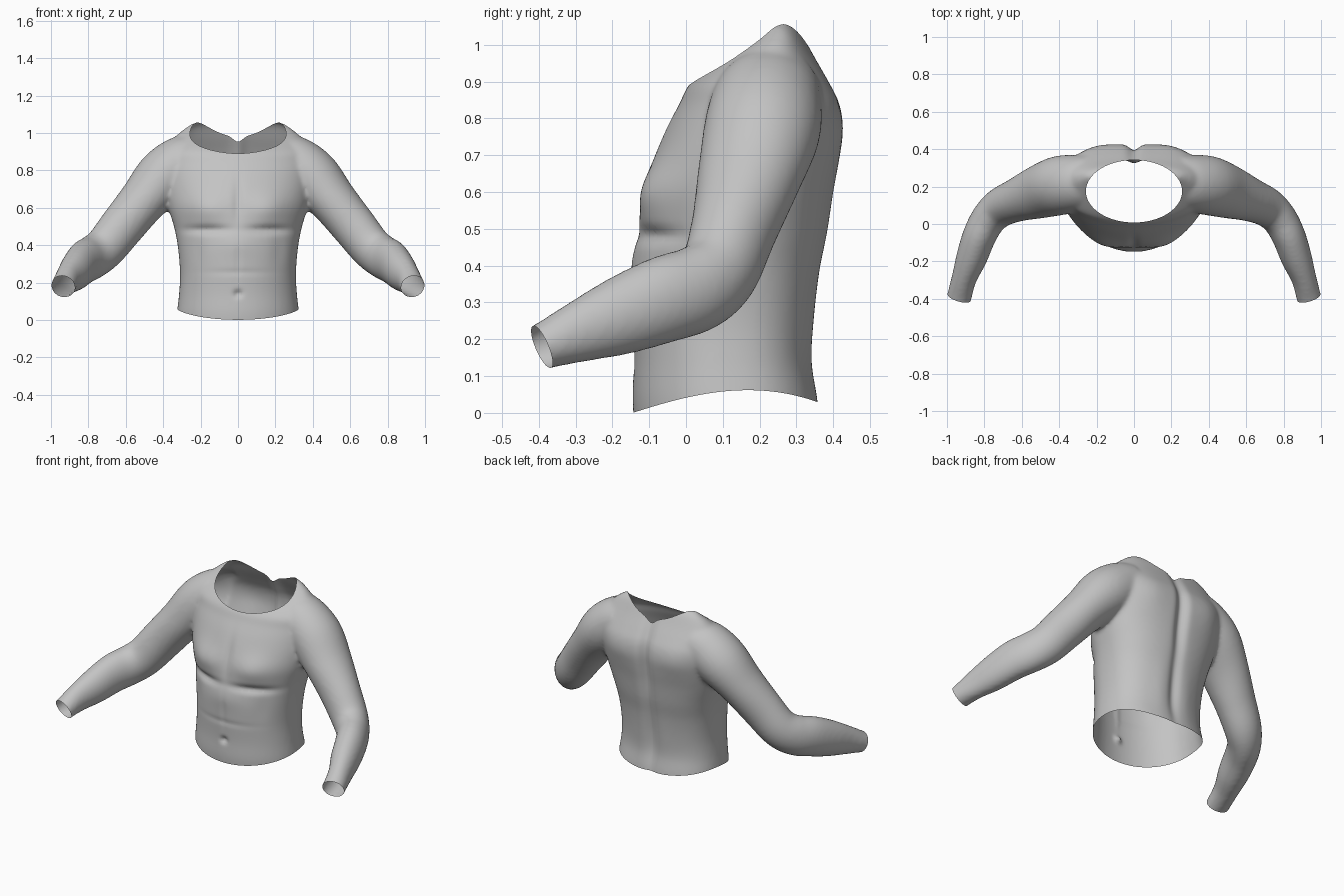
import bpy, bmesh, math
from mathutils import Vector

if "Cube" in bpy.data.objects:
    bpy.data.objects.remove(bpy.data.objects["Cube"])


def catmull(rows, steps):
    """Smoothly resample a table of rows."""
    out = []
    for i in range(len(rows) - 1):
        p0, p1 = rows[max(i - 1, 0)], rows[i]
        p2, p3 = rows[i + 1], rows[min(i + 2, len(rows) - 1)]
        for s in range(steps):
            t = s / steps
            out.append([0.5 * (2 * b + (c - a) * t + (2 * a - 5 * b + 4 * c - d) * t * t
                               + (3 * b - a - 3 * c + d) * t ** 3)
                        for a, b, c, d in zip(p0, p1, p2, p3)])
    out.append(list(rows[-1]))
    return out


def loft(bm, rings):
    """Closed skin over a stack of rings."""
    vs = [[bm.verts.new(p) for p in r] for r in rings]
    n = len(vs[0])
    for a, b in zip(vs, vs[1:]):
        for i in range(n):
            bm.faces.new((a[i], a[(i + 1) % n], b[(i + 1) % n], b[i]))
    bm.faces.new(vs[0][::-1])
    bm.faces.new(vs[-1])


def trim(bm, f):
    """Cut the skin cleanly along f = 0 and drop the negative side."""
    val = {v: f(v.co) for v in bm.verts}
    drop = [v for v in val if val[v] < 0]
    cuts = []
    for e in list(bm.edges):
        a, b = e.verts
        if val[a] * val[b] < 0:
            cuts.append(bmesh.utils.edge_split(e, a, val[a] / (val[a] - val[b]))[1])
    bmesh.ops.connect_verts(bm, verts=cuts)
    bmesh.ops.delete(bm, geom=drop, context='VERTS')


def power(c, e):
    return math.copysign(abs(c) ** e, c)


# trunk: z, half width, front y, back y
trunk = [(-.08, .33, -.135, .365), (.03, .327, -.145, .358), (.14, .315, -.142, .34),
         (.25, .31, -.145, .345), (.38, .32, -.145, .362), (.49, .34, -.13, .385),
         (.60, .372, -.115, .402), (.69, .39, -.088, .418), (.77, .40, -.055, .427),
         (.84, .405, -.018, .417), (.90, .40, .015, .388), (.97, .345, .10, .348),
         (1.03, .275, .18, .315), (1.06, .22, .21, .29)]
# arm: centre x, y, z, radius sideways, radius upward
arm = [(.22, .24, .88, .13, .12), (.30, .22, .84, .15, .145), (.40, .205, .76, .158, .15),
       (.51, .17, .635, .142, .127), (.62, .13, .50, .117, .12), (.71, .09, .388, .105, .115),
       (.775, .03, .337, .095, .118), (.825, -.06, .308, .09, .118),
       (.868, -.18, .262, .083, .106), (.908, -.29, .22, .067, .084),
       (.934, -.39, .18, .066, .063), (.946, -.45, .155, .064, .06)]

bm = bmesh.new()
angles = [2 * math.pi * i / 64 for i in range(64)]
rings = []
for z, w, yf, yb in catmull(trunk, 6):
    mid, dep = (yf + yb) / 2, (yb - yf) / 2
    ring = []
    for t in angles:
        e = 1.0 if math.sin(t) < 0 else 2 / 2.5      # rounder front, broader back
        ring.append(Vector((w * power(math.cos(t), e), mid + dep * power(math.sin(t), e), z)))
    rings.append(ring)
loft(bm, rings)

for side in (1, -1):
    path = catmull(arm, 5)
    rings = []
    for i, (x, y, z, ru, rv) in enumerate(path):
        a, b = path[max(i - 1, 0)], path[min(i + 1, len(path) - 1)]
        tan = (Vector(b[:3]) - Vector(a[:3])).normalized()
        up = (Vector((0, 0, 1)) - tan * tan.z).normalized()
        out = tan.cross(up)
        ring = [Vector((x, y, z)) + out * ru * math.cos(t) + up * rv * math.sin(t)
                for t in angles[::2]]
        rings.append([Vector((p.x * side, p.y, p.z)) for p in ring])
    loft(bm, rings)
bmesh.ops.recalc_face_normals(bm, faces=bm.faces)

# fuse the solids into one skin
mesh = bpy.data.meshes.new("body_blocks")
bm.to_mesh(mesh)
bm.free()
blocks = bpy.data.objects.new("body_blocks", mesh)
bpy.context.collection.objects.link(blocks)
rem = blocks.modifiers.new("fuse", 'REMESH')
rem.mode = 'VOXEL'
rem.voxel_size = .012
smo = blocks.modifiers.new("soften", 'SMOOTH')
smo.factor = .5
smo.iterations = 7
deps = bpy.context.evaluated_depsgraph_get()
skin = bpy.data.meshes.new_from_object(blocks.evaluated_get(deps))
bpy.data.objects.remove(blocks)

# muscle relief: x, z, spread x, spread z, height
front = [(.17, .60, .11, .08, .026), (0, .64, .025, .11, -.010), (.17, .482, .12, .022, -.020),
         (0, .41, .10, .06, .006), (0, .32, .015, .10, -.004), (0, .255, .16, .015, -.004),
         (.22, .37, .04, .08, -.005), (0, .14, .020, .018, -.020)]
back = [(0, .72, .035, .28, -.032), (0, .25, .03, .20, -.016), (.09, .22, .05, .18, .005),
        (.20, .78, .09, .10, .008)]
bm = bmesh.new()
bm.from_mesh(skin)
bm.normal_update()
moves = []
for v in bm.verts:
    x, z, ny = abs(v.co.x), v.co.z, v.normal.y
    d = sum(h * math.exp(-((x - bx) / sx) ** 2 - ((z - bz) / sz) ** 2)
            for bx, bz, sx, sz, h in (front if ny < 0 else back))
    moves.append((v, math.copysign(d * min(1, abs(ny) * 1.3), d * ny)))
for v, d in moves:
    if abs(v.co.x) < .42:
        v.co.y += d


# openings: waist, neck, wrists
def waist(p):
    t = (p.y + .145) / .5
    return p.z - (.16 * t - .13 * t ** 2.6)


def neck(p):
    return 1 if p.z < .8 else math.hypot(p.x / .257, (p.y - .175) / .167) - 1


def wrist(p):
    q = Vector((abs(p.x), p.y, p.z)) - Vector((.934, -.391, .178))
    return -q.dot(Vector((.27, -.89, -.38)))


def waist_safe(p):
    return waist(p) if abs(p.x) < .45 and -.2 < p.y < .4 and p.z < .12 else 1


trim(bm, waist_safe)
trim(bm, neck)
trim(bm, wrist)
for f in bm.faces:
    f.smooth = True
bm.to_mesh(skin)
bm.free()

grey = bpy.data.materials.new("plain grey")
grey.diffuse_color = (.55, .55, .55, 1)
grey.use_nodes = True
grey.node_tree.nodes["Principled BSDF"].inputs["Base Color"].default_value = grey.diffuse_color
skin.materials.clear()
skin.materials.append(grey)
body = bpy.data.objects.new("torso_with_arms", skin)
bpy.context.collection.objects.link(body)
